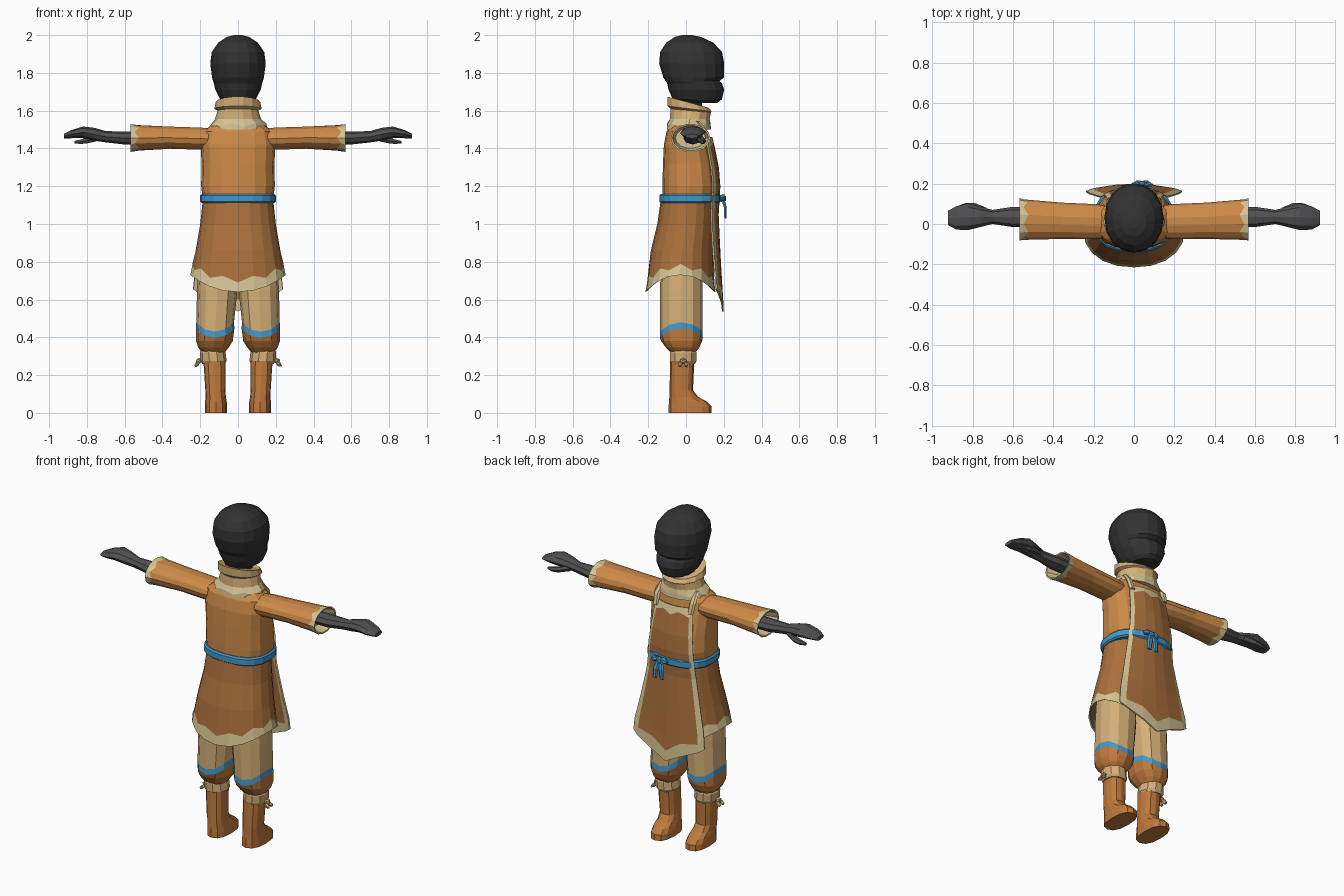
import bpy, bmesh, math
from mathutils import Matrix

if "Cube" in bpy.data.objects:
    bpy.data.objects.remove(bpy.data.objects["Cube"], do_unlink=True)


def material(name, *rgb):
    lin = [((c / 255 + 0.055) / 1.055) ** 2.4 for c in rgb] + [1]
    m = bpy.data.materials.new(name)
    m.use_nodes = True
    m.diffuse_color = lin
    node = next(n for n in m.node_tree.nodes if n.type == 'BSDF_PRINCIPLED')
    node.inputs["Base Color"].default_value = lin
    node.inputs["Roughness"].default_value = 0.9
    return m


MATS = {
    "charcoal": material("charcoal", 50, 50, 50),
    "grey": material("grey", 80, 80, 82),
    "orange": material("orange cloth", 205, 138, 72),
    "brown": material("brown cloth", 170, 112, 60),
    "leather": material("boot leather", 192, 122, 60),
    "cream": material("cream trim", 214, 196, 148),
    "tan": material("tan cloth", 213, 176, 120),
    "blue": material("blue sash", 68, 152, 202),
    "lining": material("dark lining", 118, 107, 85),
}


def finish(name, bm, used, recalc=True):
    if recalc:
        bmesh.ops.recalc_face_normals(bm, faces=bm.faces)
    mesh = bpy.data.meshes.new(name)
    bm.to_mesh(mesh)
    bm.free()
    for key in used:
        mesh.materials.append(MATS[key])
    ob = bpy.data.objects.new(name, mesh)
    bpy.context.collection.objects.link(ob)
    return ob


def power(v, p):
    return math.copysign(abs(v) ** p, v)


def loft(name, rings, bands, n=12, axis='z', side=1, p=1.0):
    """Rings are (along, centre, centre, radius, radius, wave, zigzag, tilt)."""
    if isinstance(bands, str):
        bands = [bands] * (len(rings) - 1)
    used = sorted(set(bands))
    bm = bmesh.new()
    loops = []
    for ring in rings:
        t, c1, c2, r1, r2, wave, zig, tilt = (tuple(ring) + (0, 0, 0))[:8]
        loop = []
        for i in range(n):
            a = math.tau * i / n
            u = c1 + r1 * power(math.cos(a), p)
            v = c2 + r2 * power(math.sin(a), p)
            w = t + wave * math.cos(2 * a) + zig * (-1) ** i + tilt * math.sin(a)
            co = (side * u, v, w) if axis == 'z' else (side * w, u, v)
            loop.append(bm.verts.new(co))
        loops.append(loop)
    for lo, hi, key in zip(loops, loops[1:], bands):
        for i in range(n):
            j = (i + 1) % n
            f = bm.faces.new((lo[i], lo[j], hi[j], hi[i]))
            f.material_index = used.index(key)
    for loop, key in ((loops[0], bands[0]), (loops[-1], bands[-1])):
        bm.faces.new(loop).material_index = used.index(key)
    return finish(name, bm, used)


def blob(name, key, at, size, turn=0):
    bm = bmesh.new()
    bmesh.ops.create_icosphere(bm, subdivisions=1, radius=1)
    m = Matrix.Translation(at) @ Matrix.Rotation(turn, 4, 'Y') @ Matrix.Diagonal((*size, 1))
    bmesh.ops.transform(bm, matrix=m, verts=bm.verts)
    return finish(name, bm, [key])


# Head: rounded skull, dent under the nose, jaw
loft("head", [
    (1.64, 0, .085, .07, .08), (1.66, 0, .06, .095, .13), (1.71, 0, .055, .12, .147),
    (1.745, 0, .045, .128, .145), (1.757, 0, .035, .132, .142), (1.775, 0, .04, .137, .16),
    (1.85, 0, .03, .147, .172), (1.91, 0, .027, .139, .164), (1.96, 0, .02, .105, .125),
    (1.99, 0, .01, .06, .07), (2.0, 0, .005, .02, .025)], "charcoal", 16, p=.95)
loft("neck", [(1.5, 0, .01, .07, .07), (1.68, 0, .02, .07, .07)], "charcoal", 10)

# Folded collar with a trim ring at its base
loft("collar", [
    (1.5, 0, .015, .155, .12), (1.525, 0, .015, .15, .118, 0, .008),
    (1.555, 0, .02, .122, .108), (1.6, 0, .025, .108, .11, 0, 0, -.01),
    (1.61, 0, .02, .125, .12, 0, 0, -.015), (1.645, 0, .01, .118, .112, 0, 0, -.03),
    (1.64, 0, .01, .1, .095, 0, 0, -.03)],
    ["cream", "cream", "tan", "tan", "tan", "tan"], 14)

# Coat body and flared skirt with scalloped hem
loft("coat_body", [
    (1.12, 0, .015, .185, .14), (1.2, 0, .02, .195, .145), (1.32, 0, .015, .193, .137),
    (1.42, 0, .005, .198, .122), (1.49, 0, .005, .185, .108), (1.525, 0, .01, .14, .09)],
    "orange", 16, p=.8)
loft("coat_skirt", [
    (1.14, 0, .01, .185, .142), (1.0, 0, 0, .2, .152), (.86, 0, -.02, .224, .166),
    (.74, 0, -.028, .241, .178, .035, .014), (.685, 0, -.03, .252, .185, .045),
    (.688, 0, -.03, .244, .177, .045), (.95, 0, -.01, .195, .14)],
    ["brown", "brown", "brown", "cream", "cream", "lining"], 20, p=.92)

# Sash around the waist with a knot at the face side
loft("sash", [
    (1.11, 0, .022, .192, .153), (1.118, 0, .022, .2, .162), (1.152, 0, .022, .2, .162),
    (1.16, 0, .022, .192, .153)], "blue", 20, p=.8)
blob("sash_knot", "blue", (.04, .195, 1.135), (.024, .02, .024))
for s in (-1, 1):
    blob("sash_loop", "blue", (.04 + s * .03, .195, 1.14), (.028, .015, .018), s * .4)
    loft("sash_tail", [
        (1.13, .04 + s * .01, .195, .012, .01), (1.09, .04 + s * .018, .208, .018, .009),
        (1.03, .04 + s * .024, .208, .014, .006)], "blue", 6)


def apron():
    """Long bib: cream border with a wavy inner edge, pointed lower hem."""
    rows = [(1.46, .14, .12), (1.42, .152, .128), (1.3, .174, .14), (1.2, .182, .15),
            (1.13, .178, .155), (1.05, .173, .165), (.95, .178, .185), (.85, .185, .205),
            (.76, .192, .225), (.71, .197, .232), (.655, .2, .238)]
    cols = (-1, -.8, -.4, 0, .4, .8, 1)
    bm = bmesh.new()
    grid = []
    for r, (z, y, half) in enumerate(rows):
        drop = .12 * max(0, (1.0 - z) / .35) if z < 1 else 0
        line = []
        for c, u in enumerate(cols):
            wave = .06 * (-1) ** r if abs(u) == .8 else 0
            x = half * (u + math.copysign(wave, u))
            ripple = .012 * (-1) ** c if r in (1, len(rows) - 2) else 0
            line.append(bm.verts.new((x, y - .036 * u * u, z + ripple - drop * (1 - abs(u)))))
        grid.append(line)
    last = len(rows) - 2
    for r in range(last + 1):
        for c in range(len(cols) - 1):
            f = bm.faces.new((grid[r][c], grid[r][c + 1], grid[r + 1][c + 1], grid[r + 1][c]))
            f.material_index = int(c in (0, len(cols) - 2) or r in (0, last))
    bmesh.ops.recalc_face_normals(bm, faces=bm.faces)
    if sum(f.normal.y for f in bm.faces) < 0:
        bmesh.ops.reverse_faces(bm, faces=bm.faces)
    ob = finish("apron", bm, ["brown", "cream"], recalc=False)
    mod = ob.modifiers.new("thickness", 'SOLIDIFY')
    mod.thickness = .009


apron()

for s, label in ((1, "left_"), (-1, "right_")):
    # Apron strap over the shoulder
    loft(label + "strap", [
        (1.43, .115, .122, .018, .014), (1.49, .12, .105, .02, .014),
        (1.545, .112, .06, .018, .014)], "cream", 6, side=s)

    # Sleeve with open, trimmed cuff
    loft(label + "sleeve", [
        (.12, .01, 1.45, .08, .055), (.2, .012, 1.452, .087, .06), (.36, .016, 1.457, .09, .06),
        (.535, .022, 1.456, .1, .069, 0, .012), (.568, .024, 1.455, .105, .075),
        (.566, .024, 1.455, .096, .067), (.5, .024, 1.455, .08, .055)],
        ["orange", "orange", "orange", "cream", "cream", "cream"], 14, 'x', s)

    # Forearm and mitten-like hand with thumb
    loft(label + "hand", [
        (.48, .035, 1.455, .05, .034), (.6, .035, 1.455, .05, .034), (.7, .035, 1.462, .035, .03),
        (.76, .035, 1.475, .05, .034), (.82, .036, 1.485, .066, .031),
        (.88, .03, 1.476, .058, .022), (.922, .03, 1.465, .035, .012)], "grey", 8, 'x', s)
    loft(label + "thumb", [
        (.73, .06, 1.46, .02, .02), (.79, .085, 1.443, .02, .017),
        (.83, .088, 1.436, .017, .014), (.865, .085, 1.433, .008, .008)], "grey", 6, 'x', s)

    # Trouser leg, wavy band and gathered knee
    loft(label + "trouser", [
        (.86, .105, -.025, .1, .105), (.65, .11, -.025, .107, .113),
        (.455, .121, -.025, .1, .112, .025), (.422, .121, -.025, .102, .114, .025),
        (.38, .125, -.023, .097, .108), (.345, .13, -.018, .08, .088), (.32, .13, -.015, .06, .065)],
        ["tan", "tan", "blue", "leather", "leather", "leather"], 12, side=s, p=.85)

    # Boot cuff, tie and boot
    loft(label + "boot_cuff", [
        (.335, .134, -.015, .062, .068), (.32, .134, -.015, .068, .074),
        (.275, .13, -.015, .07, .074), (.26, .13, -.015, .06, .066)], "tan", 10, side=s)
    blob(label + "tie_knot", "tan", (s * .207, -.015, .275), (.018, .02, .016))
    for d in (-1, 1):
        blob(label + "tie_end", "tan", (s * .217, -.015 + d * .016, .257), (.02, .013, .011), s * .7)
    loft(label + "boot", [
        (.275, .125, -.02, .058, .064), (.12, .12, -.025, .053, .062),
        (.085, .118, -.012, .054, .076), (.06, .117, .01, .057, .1),
        (.035, .116, .021, .059, .113), (0, .116, .022, .059, .114)],
        "leather", 12, side=s, p=.8)
